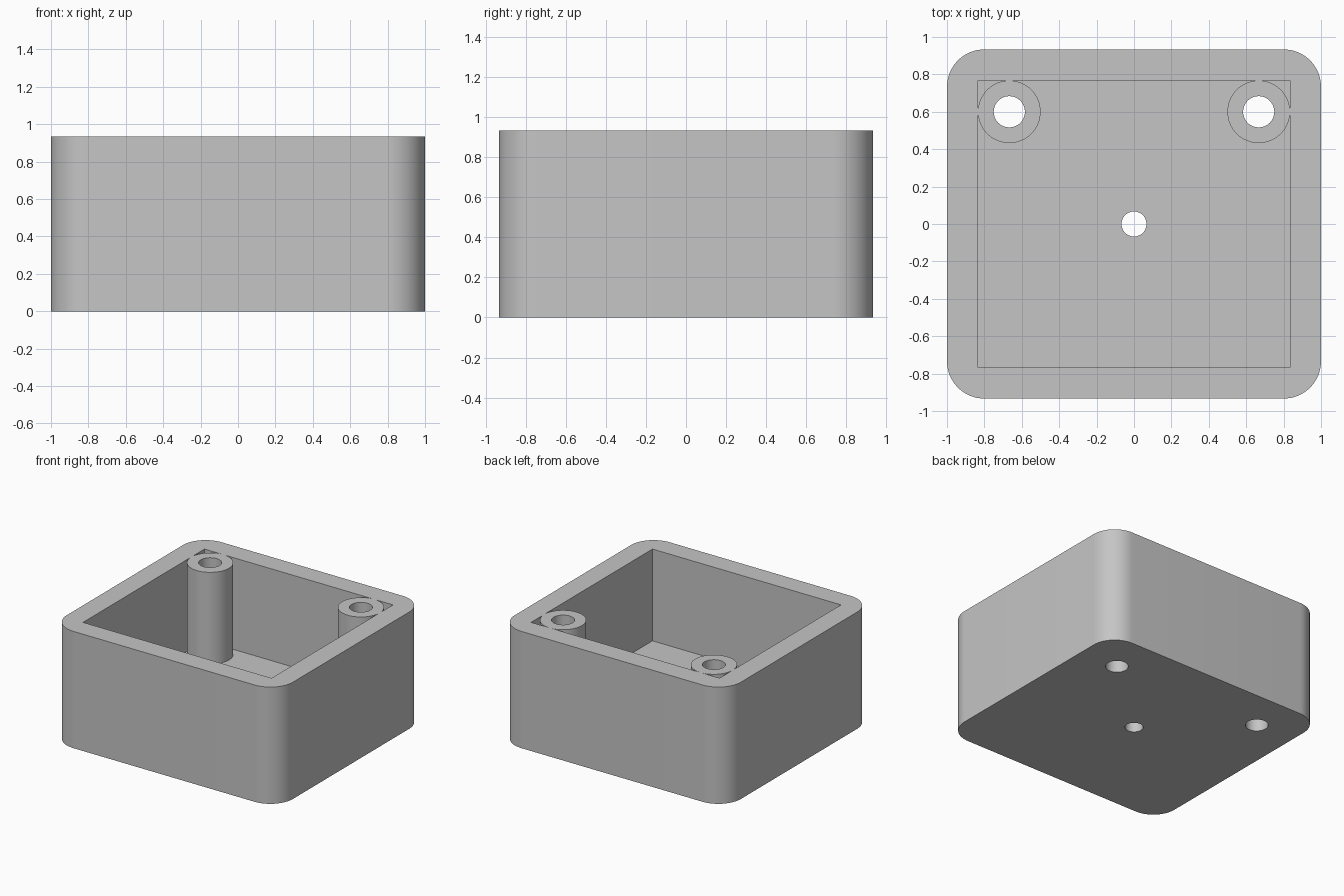
import bpy
import bmesh
from math import radians

cube = bpy.data.objects.get("Cube")
if cube:
    bpy.data.objects.remove(cube, do_unlink=True)

U = 1 / 30                       # one design unit
WIDTH, DEPTH, HEIGHT = 60 * U, 56 * U, 28 * U
WALL, FLOOR, CORNER = 5 * U, 6 * U, 6 * U

grey = bpy.data.materials.new("plain grey")
grey.use_nodes = True
grey.diffuse_color = (0.56, 0.56, 0.56, 1)
grey.node_tree.nodes["Principled BSDF"].inputs["Base Color"].default_value = (0.56, 0.56, 0.56, 1)


def finish(name, bm):
    mesh = bpy.data.meshes.new(name)
    bm.to_mesh(mesh)
    bm.free()
    mesh.materials.append(grey)
    obj = bpy.data.objects.new(name, mesh)
    bpy.context.collection.objects.link(obj)
    return obj


def block(name, w, d, z0, z1, radius=0):
    bm = bmesh.new()
    bmesh.ops.create_cube(bm, size=1)
    for v in bm.verts:
        v.co = (v.co.x * w, v.co.y * d, z0 if v.co.z < 0 else z1)
    if radius:
        upright = [e for e in bm.edges if abs(e.verts[0].co.z - e.verts[1].co.z) > 0.1]
        bmesh.ops.bevel(bm, geom=upright, offset=radius, segments=16,
                        profile=0.5, affect='EDGES')
    return finish(name, bm)


def cylinder(name, x, y, r, z0, z1):
    bm = bmesh.new()
    bmesh.ops.create_cone(bm, cap_ends=True, segments=64, radius1=r, radius2=r, depth=z1 - z0)
    bmesh.ops.translate(bm, verts=bm.verts, vec=(x, y, (z0 + z1) / 2))
    return finish(name, bm)


def combine(target, tool, operation):
    tool.hide_render = True
    mod = target.modifiers.new(tool.name, 'BOOLEAN')
    mod.operation, mod.solver, mod.object = operation, 'EXACT', tool
    bpy.context.view_layer.objects.active = target
    bpy.ops.object.modifier_apply(modifier=mod.name)
    bpy.data.objects.remove(tool, do_unlink=True)


# Rounded box with a square-cornered cavity
box = block("open_box", WIDTH, DEPTH, 0, HEIGHT, CORNER)
combine(box, block("cavity", WIDTH - 2 * WALL, DEPTH - 2 * WALL, FLOOR, HEIGHT + 0.2), 'DIFFERENCE')

# Screw posts in the rear corners, just merging into the walls
for side in (-1, 1):
    x, y = side * 20 * U, 18 * U
    combine(box, cylinder("screw_post", x, y, 5.02 * U, FLOOR / 2, HEIGHT), 'UNION')
    combine(box, cylinder("screw_hole", x, y, 2.5 * U, -0.2, HEIGHT + 0.2), 'DIFFERENCE')

# Hole through the middle of the floor
combine(box, cylinder("floor_hole", 0, 0, 2 * U, -0.2, FLOOR + 0.2), 'DIFFERENCE')

# Smooth curved walls, crisp edges
bpy.ops.object.select_all(action='DESELECT')
box.select_set(True)
bpy.context.view_layer.objects.active = box
bpy.ops.object.shade_smooth_by_angle(angle=radians(30))
